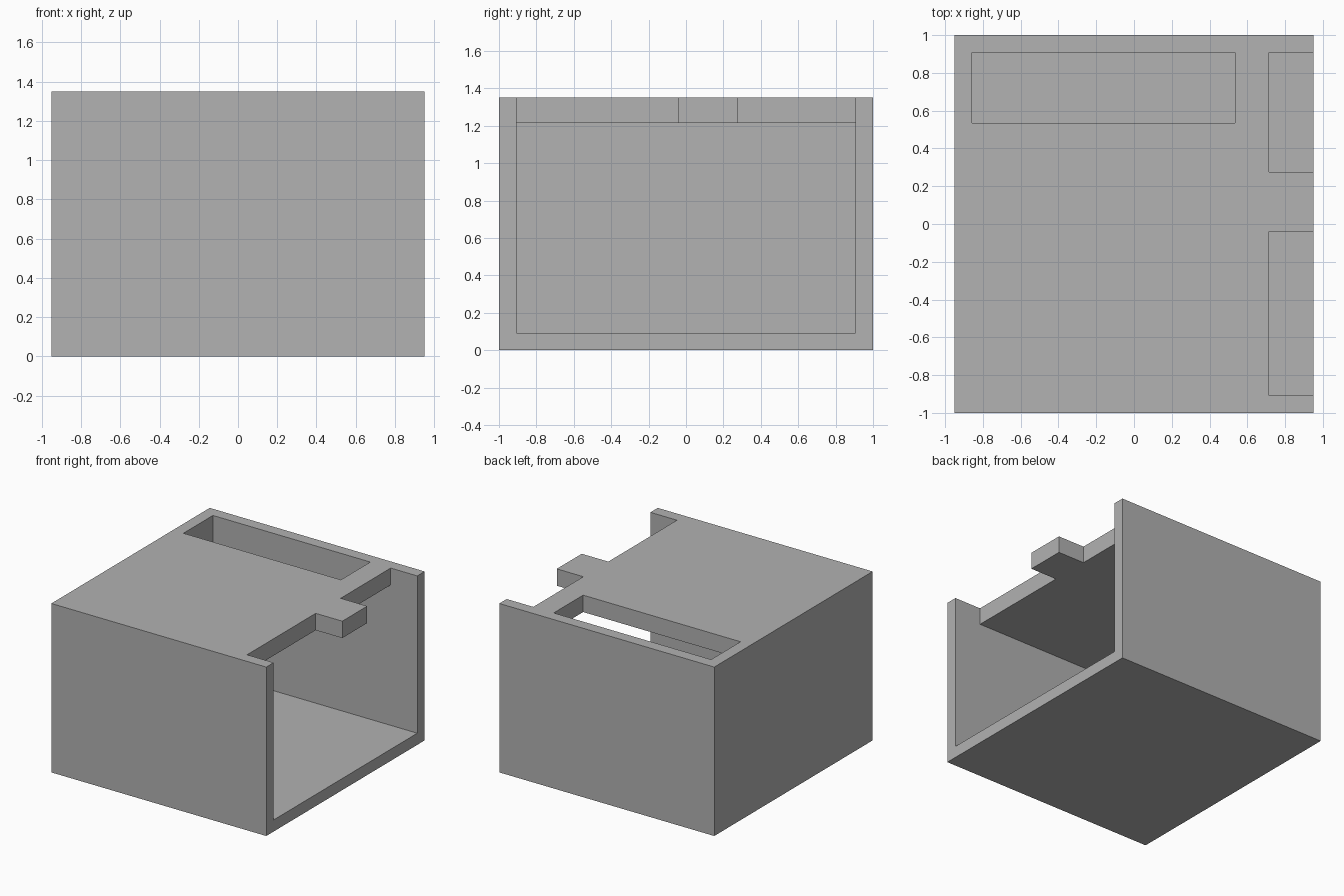
import bpy
import bmesh
from mathutils import Matrix, Vector

default = bpy.data.objects.get("Cube")
if default:
    bpy.data.objects.remove(default, do_unlink=True)

# Overall size, wall thickness and roof underside
HALF_X, HALF_Y, TOP = 0.95, 1.0, 1.35
WALL = 0.093
ROOF = 1.215
IN_X, IN_Y = HALF_X - WALL, HALF_Y - WALL
OUT = 0.3  # how far cutters overshoot

grey = bpy.data.materials.new("plain grey")
grey.use_nodes = True
colour = (0.445, 0.445, 0.445, 1)
grey.diffuse_color = colour
grey.node_tree.nodes["Principled BSDF"].inputs["Base Color"].default_value = colour


def box(name, low, high):
    """Box between two opposite corners."""
    low, high = Vector(low), Vector(high)
    bm = bmesh.new()
    bmesh.ops.create_cube(bm, size=1, matrix=Matrix.Translation((low + high) / 2)
                          @ Matrix.Diagonal((*(high - low), 1)))
    mesh = bpy.data.meshes.new(name)
    bm.to_mesh(mesh)
    bm.free()
    mesh.materials.append(grey)
    obj = bpy.data.objects.new(name, mesh)
    bpy.context.collection.objects.link(obj)
    return obj


housing = box("open_sided_housing", (-HALF_X, -HALF_Y, 0), (HALF_X, HALF_Y, TOP))


def roof_cutter(name, x0, x1, y0, y1):
    return box(name, (x0, y0, ROOF - OUT), (x1, y1, TOP + OUT))


cutters = [
    # Hollow interior, open on the left side
    box("cavity_cutter", (-IN_X, -IN_Y, WALL), (HALF_X + OUT, IN_Y, ROOF)),
    # Long slot along the back of the roof
    roof_cutter("slot_cutter", -IN_X, 0.535, 0.535, IN_Y),
    # Two notches that leave a tab on the open edge of the roof
    roof_cutter("front_notch_cutter", 0.715, HALF_X + OUT, -IN_Y, -0.04),
    roof_cutter("back_notch_cutter", 0.715, HALF_X + OUT, 0.275, IN_Y),
]
for cutter in cutters:
    cutter.hide_render = True
    cut = housing.modifiers.new(cutter.name, "BOOLEAN")
    cut.operation = "DIFFERENCE"
    cut.solver = "EXACT"
    cut.object = cutter

# Bake the cuts and remove the cutters
bpy.context.view_layer.update()
graph = bpy.context.evaluated_depsgraph_get()
baked = bpy.data.meshes.new_from_object(housing.evaluated_get(graph))
housing.modifiers.clear()
housing.data = baked
for cutter in cutters:
    bpy.data.objects.remove(cutter, do_unlink=True)
